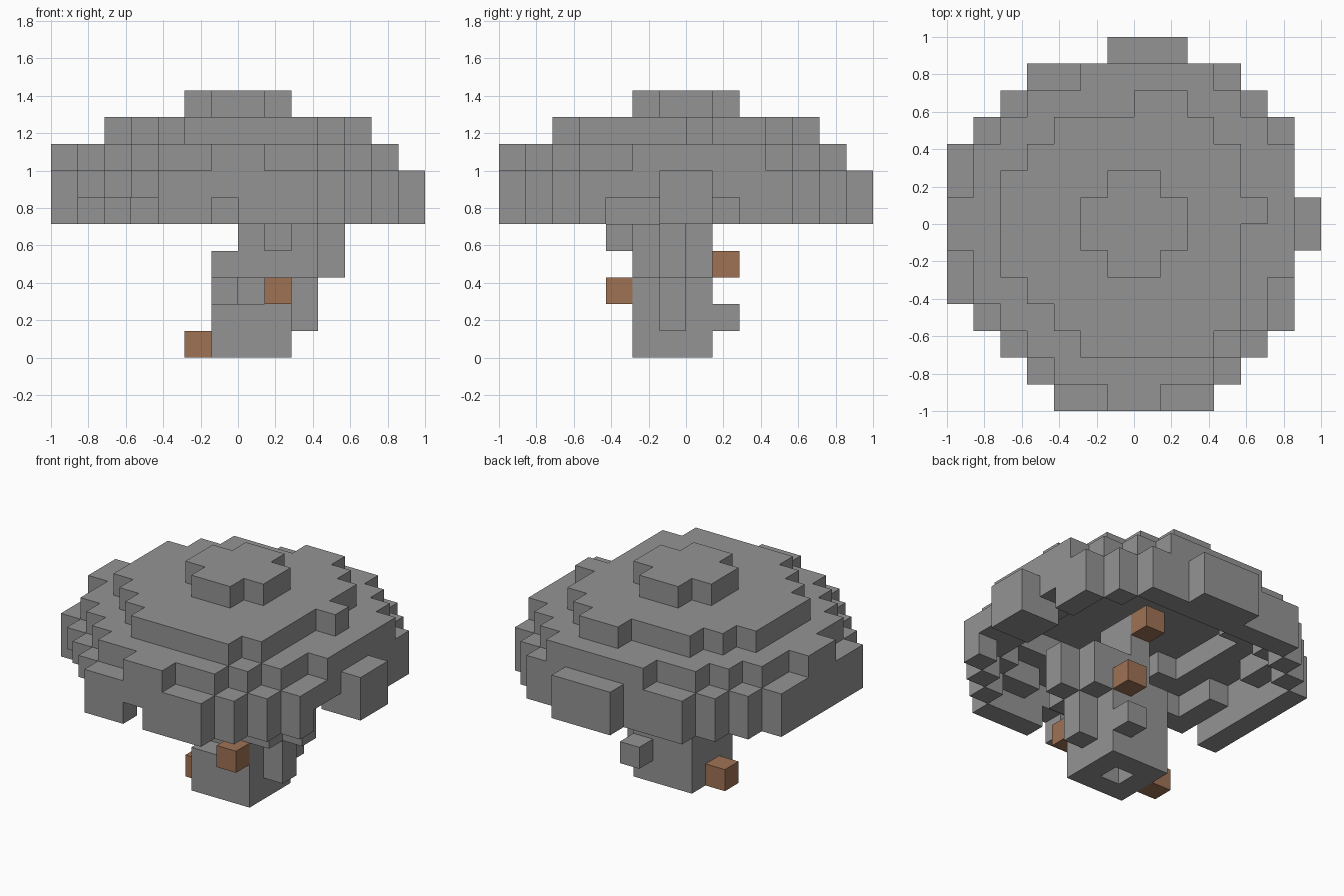
import bpy
import bmesh
from mathutils import Vector

cube = bpy.data.objects.get("Cube")
if cube:
    bpy.data.objects.remove(cube, do_unlink=True)

UNIT = 1 / 7  # edge length of one block


def material(name, color):
    mat = bpy.data.materials.new(name)
    mat.use_nodes = True
    mat.diffuse_color = color
    shader = mat.node_tree.nodes["Principled BSDF"]
    shader.inputs["Base Color"].default_value = color
    shader.inputs["Roughness"].default_value = 0.9
    return mat


grey = material("stone_grey", (0.296, 0.296, 0.296, 1))
brown = material("bark_brown", (0.345, 0.17, 0.09, 1))


def rows(first_y, spans):
    """Flat set of cells: one (start, end) span of x per row of y."""
    return {(x, first_y + i) for i, (a, b) in enumerate(spans) for x in range(a, b)}


def box(x0, x1, y0, y1):
    return {(x, y) for x in range(x0, x1) for y in range(y0, y1)}


def erode(cells):
    steps = ((1, 0), (-1, 0), (0, 1), (0, -1))
    return {(x, y) for x, y in cells if all((x + a, y + b) in cells for a, b in steps)}


def stack(cells, *levels):
    return {(x, y, z) for x, y in cells for z in levels}


# Cap outlines, from the widest layer up to the knob
rim = rows(-7, [(-3, 3), (-4, 4), (-5, 5), (-6, 6)] + [(-7, 6)] * 6
           + [(-6, 6), (-5, 5), (-4, 4)])
shoulder = rows(-7, [(-1, 1), (-3, 3), (-4, 4), (-5, 5), (-6, 5), (-6, 6), (-7, 6),
                     (-7, 6), (-6, 6), (-6, 6), (-5, 5), (-4, 4), (-2, 3)])
crown = rows(-5, [(-2, 3), (-3, 4), (-4, 4), (-5, 4), (-5, 4), (-5, 5), (-5, 4),
                  (-4, 4), (-3, 3), (0, 2)])
knob = box(-2, 2, -1, 1) | box(-1, 1, -2, 2)

# Hollow rim, stepped inside, with blocks sticking out and gaps in its lower edge
bumps = box(6, 7, -1, 1) | box(-1, 2, 6, 7)
gaps = {(-1, -7), (5, -3), (5, -2), (5, 1), (-6, -4), (-5, -5), (-4, -6)}
cap_rim = stack((rim - erode(shoulder)) | bumps, 6)
cap_rim |= stack(((rim - erode(rim)) | bumps) - gaps, 5)

# Crooked hollow stem, open inside the cap, with side blocks
low = box(-1, 2, -2, 1) - {(0, -1)}
high = box(0, 3, -2, 1) - {(1, -1)}
stem = stack(low, 0, 1, 2) | stack(high, 3, 4) | stack(box(-1, 0, -2, 1), 3)
stem |= stack(box(0, 1, -1, 1), 5, 6)
stem |= stack({(2, -1)}, 1, 2) | stack({(3, -1)}, 3, 4)
stem |= {(1, 1, 1), (1, -3, 4)}
stem -= {(-1, -2, 2), (0, -2, 2)}

parts = {
    "cap_rim": (cap_rim, grey),
    "cap_shoulder": (stack(shoulder - erode(crown), 7), grey),
    "cap_crown": (stack(crown, 8), grey),
    "cap_knob": (stack(knob, 9), grey),
    "stem": (stem, grey),
    "front_stub": ({(1, -3, 2)}, brown),
    "right_foot_stub": ({(-2, -1, 0)}, brown),
    "back_stub": ({(1, 1, 3)}, brown),
    "inner_stub": ({(0, 1, 6)}, brown),
}
solid = set().union(*(cells for cells, _ in parts.values()))


def build(name, cells, mat):
    """Mesh the exposed sides of the blocks and merge them into flat faces."""
    bm = bmesh.new()
    for cell in sorted(cells):
        middle = Vector(cell) + Vector((0.5, 0.5, 0.5))
        for axis in range(3):
            for sign in (-1, 1):
                n = Vector((0, 0, 0))
                n[axis] = sign
                if tuple(int(c + d) for c, d in zip(cell, n)) in solid:
                    continue
                u = Vector((0, 0, 0))
                u[(axis + 1) % 3] = 1
                v = n.cross(u)
                corners = (-u - v, u - v, u + v, v - u)
                bm.faces.new([bm.verts.new((middle + (n + c) / 2) * UNIT)
                              for c in corners])
    bmesh.ops.remove_doubles(bm, verts=bm.verts, dist=0.001)
    bmesh.ops.dissolve_limit(bm, angle_limit=0.01, verts=bm.verts, edges=bm.edges)
    mesh = bpy.data.meshes.new(name)
    bm.to_mesh(mesh)
    bm.free()
    mesh.materials.append(mat)
    bpy.context.collection.objects.link(bpy.data.objects.new(name, mesh))


for part, (cells, mat) in parts.items():
    build(part, cells, mat)
